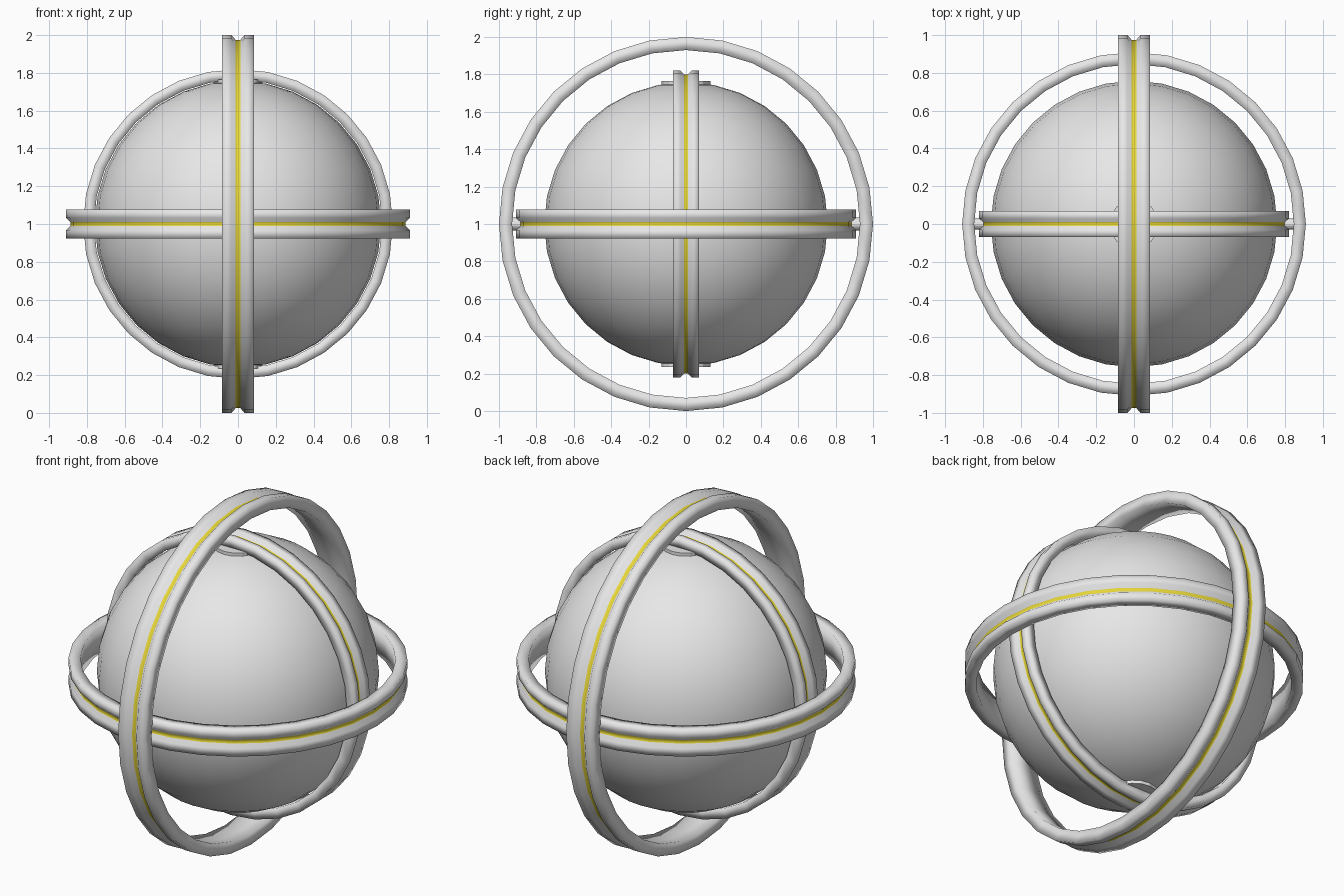
import bpy, bmesh, math
from mathutils import Matrix, Vector

cube = bpy.data.objects.get("Cube")
if cube:
    bpy.data.objects.remove(cube, do_unlink=True)


def material(name, rgb):
    m = bpy.data.materials.new(name)
    m.use_nodes = True
    m.diffuse_color = (*rgb, 1)
    m.node_tree.nodes["Principled BSDF"].inputs["Base Color"].default_value = (*rgb, 1)
    return m


grey = material("light grey", (0.8, 0.8, 0.8))
yellow = material("yellow", (0.8, 0.68, 0.04))
CENTRE = Vector((0, 0, 1))
SEGMENTS = 32

# Ring section: (offset along axis, radius), with a groove on the outside
PROFILE = [(-0.085, 0.93), (-0.085, 1.0), (-0.035, 1.0), (-0.012, 0.975),
           (0.012, 0.975), (0.035, 1.0), (0.085, 1.0), (0.085, 0.93)]
STRIPE = 3  # profile edge at the bottom of the groove


def finish(bm, name, mats, smooth=True):
    bmesh.ops.recalc_face_normals(bm, faces=bm.faces)
    for f in bm.faces:
        f.smooth = smooth
    mesh = bpy.data.meshes.new(name)
    bm.to_mesh(mesh)
    bm.free()
    for m in mats:
        mesh.materials.append(m)
    ob = bpy.data.objects.new(name, mesh)
    ob.location = CENTRE
    bpy.context.collection.objects.link(ob)
    return ob


def ring(name, scale, rotation):
    bm = bmesh.new()
    loops = []
    for i in range(SEGMENTS):
        a = math.tau * i / SEGMENTS
        loops.append([bm.verts.new(Vector((r * math.cos(a), r * math.sin(a), h)) * scale)
                      for h, r in PROFILE])
    n = len(PROFILE)
    for i, cur in enumerate(loops):
        nxt = loops[(i + 1) % SEGMENTS]
        for j in range(n):
            k = (j + 1) % n
            f = bm.faces.new((cur[j], nxt[j], nxt[k], cur[k]))
            f.material_index = int(j == STRIPE)
    bm.transform(rotation)
    finish(bm, name, [grey, yellow])


def pivot(name, direction, radius, start, end):
    bm = bmesh.new()
    d = Vector(direction)
    turn = Vector((0, 0, 1)).rotation_difference(d).to_matrix().to_4x4()
    bmesh.ops.create_cone(bm, cap_ends=True, segments=16, radius1=radius, radius2=radius,
                          depth=end - start,
                          matrix=Matrix.Translation(d * (start + end) / 2) @ turn)
    finish(bm, name, [grey], smooth=False)


# Central globe
bm = bmesh.new()
bmesh.ops.create_uvsphere(bm, u_segments=32, v_segments=16, radius=0.758)
finish(bm, "globe", [grey])

# Three nested gimbal rings
ring("outer_ring", 1.0, Matrix.Rotation(math.pi / 2, 4, 'Y'))
ring("middle_ring", 0.91, Matrix.Identity(4))
ring("inner_ring", 0.82, Matrix.Rotation(math.pi / 2, 4, 'X'))

# Pivots joining each ring to the next
for s, top, side in ((1, "top", "left"), (-1, "bottom", "right")):
    pivot(top + "_globe_pivot", (0, 0, s), 0.13, 0.7, 0.764)
    pivot(side + "_inner_pivot", (s, 0, 0), 0.03, 0.79, 0.855)
    pivot(("back" if s > 0 else "front") + "_middle_pivot", (0, s, 0), 0.035, 0.875, 0.94)
